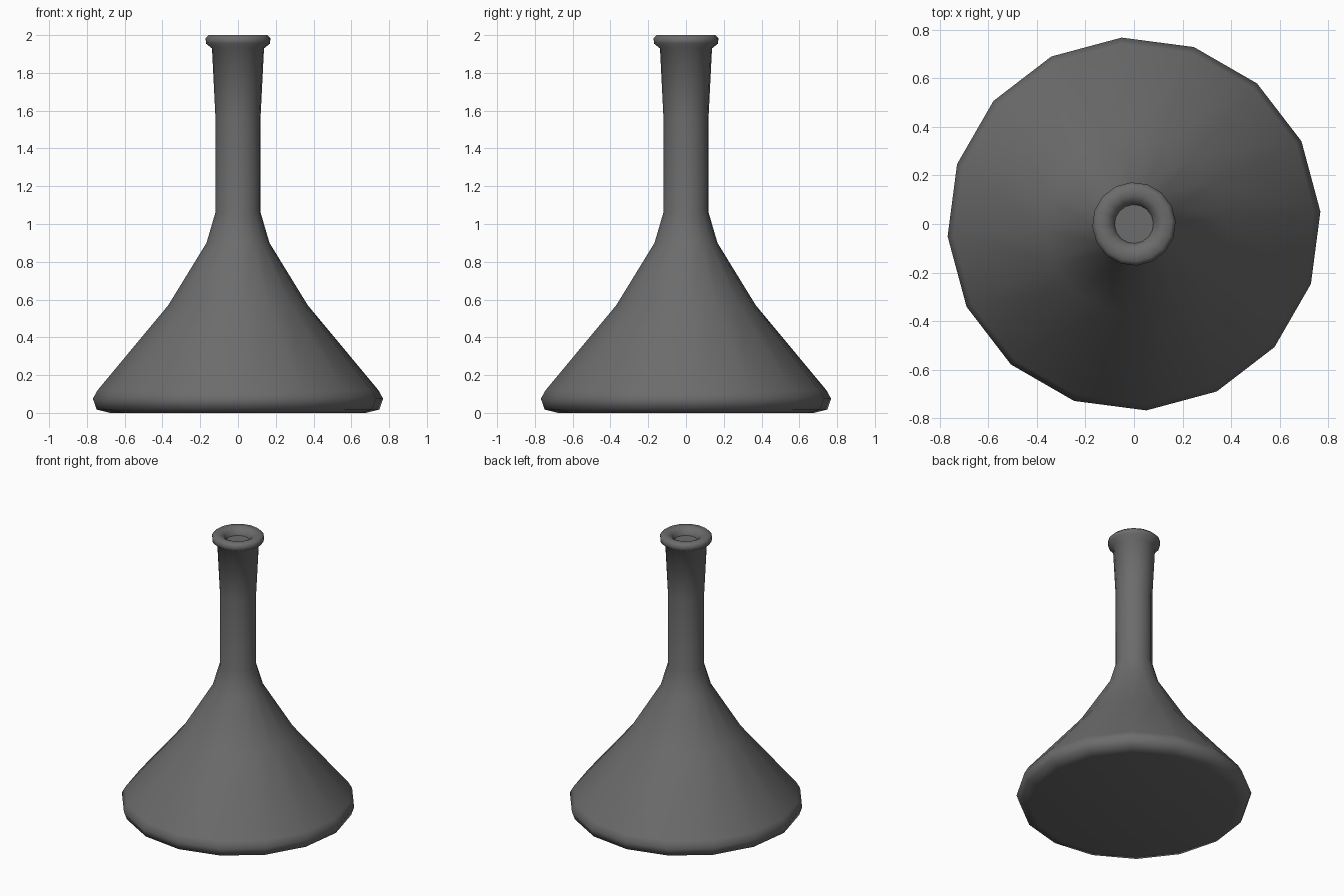
import bpy
import bmesh
from math import cos, sin, pi, radians

SIDES = 16
TURN = radians(3.8)

cube = bpy.data.objects.get("Cube")
if cube:
    bpy.data.objects.remove(cube, do_unlink=True)

grey = bpy.data.materials.new("dark grey")
grey.use_nodes = True
colour = (0.15, 0.15, 0.15, 1)
grey.diffuse_color = colour
grey.node_tree.nodes["Principled BSDF"].inputs["Base Color"].default_value = colour


def lathe(name, profile, cap_start=False, cap_end=False):
    """Turn a (radius, height) profile, listed so faces point outward."""
    bm = bmesh.new()
    rings = []
    for r, z in profile:
        angles = [TURN + 2 * pi * i / SIDES for i in range(SIDES)]
        rings.append([bm.verts.new((r * cos(a), r * sin(a), z)) for a in angles])
    for low, high in zip(rings, rings[1:]):
        for i in range(SIDES):
            j = (i + 1) % SIDES
            bm.faces.new((low[i], low[j], high[j], high[i]))
    if cap_start:
        bm.faces.new(rings[0][::-1])
    if cap_end:
        bm.faces.new(rings[-1])
    mesh = bpy.data.meshes.new(name)
    bm.to_mesh(mesh)
    bm.free()
    mesh.materials.append(grey)
    obj = bpy.data.objects.new(name, mesh)
    bpy.context.collection.objects.link(obj)
    bpy.ops.object.select_all(action="DESELECT")
    obj.select_set(True)
    bpy.context.view_layer.objects.active = obj
    bpy.ops.object.shade_smooth_by_angle(angle=radians(65))
    return obj


# Rounded foot, flared cone and slender neck
foot = [(0.68, 0), (0.75, 0.018), (0.77, 0.075), (0.745, 0.12)]
cone = [(0.37, 0.57), (0.167, 0.9), (0.12, 1.06)]
neck = [(0.12, 1.57), (0.138, 1.93)]
# Rolled lip with a shallow closed mouth
lip = [(0.17, 1.955), (0.172, 1.985), (0.155, 2.0), (0.118, 2.0),
       (0.09, 1.985), (0.08, 1.95)]
lathe("flask", foot + cone + neck + lip, cap_start=True, cap_end=True)
